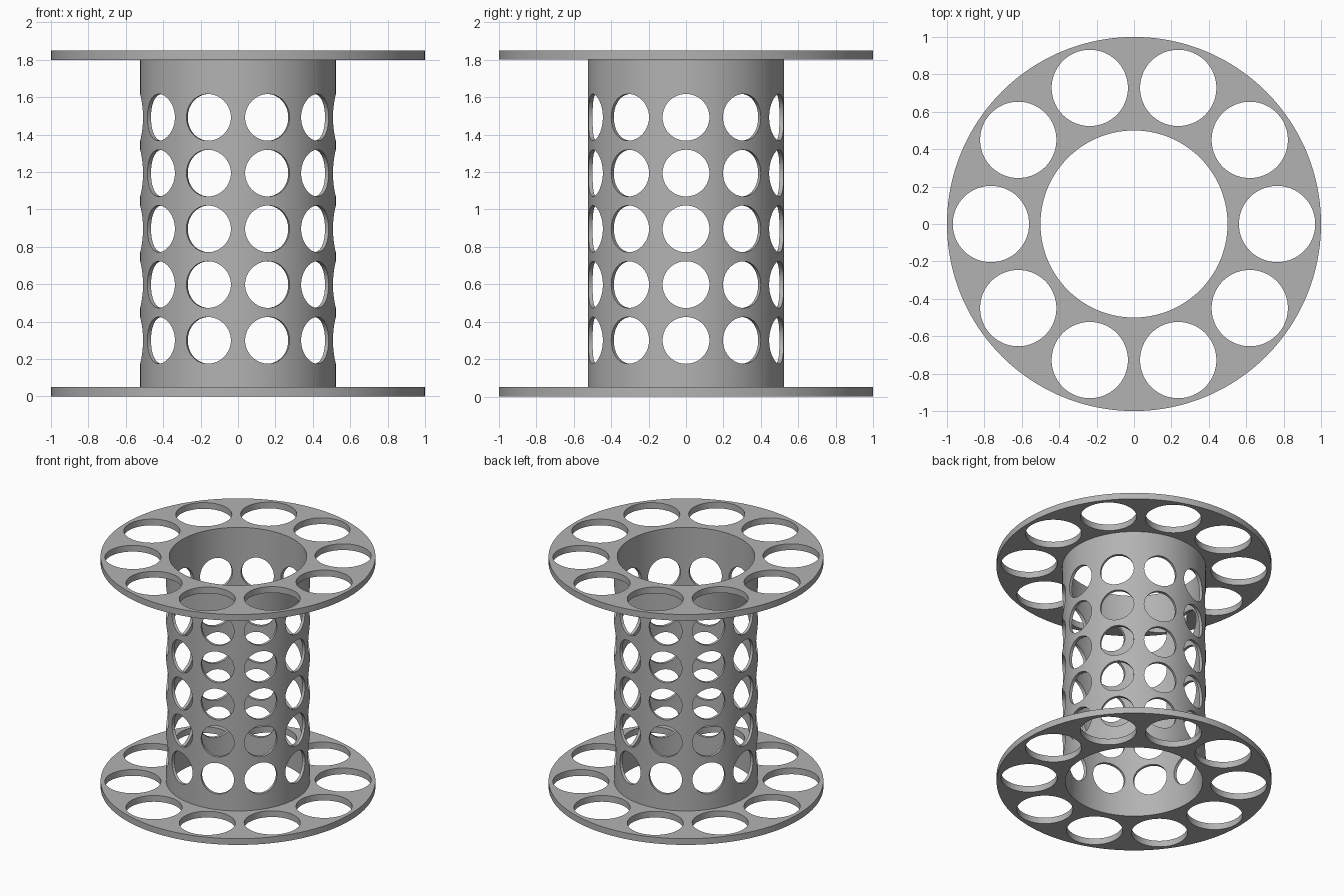
import bpy, bmesh, math
from mathutils import Matrix

if "Cube" in bpy.data.objects:
    bpy.data.objects.remove(bpy.data.objects["Cube"])

FLANGE_R, BORE_R, TUBE_R = 1.0, 0.5, 0.523
HEIGHT, THICK = 1.85, 0.05
COUNT = 10

grey = bpy.data.materials.new("plain grey")
grey.use_nodes = True
colour = (0.45, 0.45, 0.45, 1)
grey.diffuse_color = colour
grey.node_tree.nodes["Principled BSDF"].inputs["Base Color"].default_value = colour


def add_object(name, bm):
    bmesh.ops.recalc_face_normals(bm, faces=bm.faces)
    mesh = bpy.data.meshes.new(name)
    bm.to_mesh(mesh)
    bm.free()
    mesh.materials.append(grey)
    obj = bpy.data.objects.new(name, mesh)
    bpy.context.collection.objects.link(obj)
    return obj


def ring(name, inner, outer, z0, z1, segments=160):
    """Spin a rectangular section around z."""
    bm = bmesh.new()
    section = [(inner, z0), (outer, z0), (outer, z1), (inner, z1)]
    loops = []
    for i in range(segments):
        a = math.tau * i / segments
        loops.append([bm.verts.new((r * math.cos(a), r * math.sin(a), z)) for r, z in section])
    for i, here in enumerate(loops):
        there = loops[(i + 1) % segments]
        for j in range(4):
            k = (j + 1) % 4
            bm.faces.new((here[j], there[j], there[k], here[k]))
    return add_object(name, bm)


def drill(target, radius, depth, placements):
    """Cut cylinders at the given matrices, then drop the cutter."""
    bm = bmesh.new()
    for m in placements:
        bmesh.ops.create_cone(bm, cap_ends=True, segments=64, radius1=radius,
                              radius2=radius, depth=depth, matrix=m)
    cutter = add_object("hole_cutter", bm)
    cutter.hide_render = True
    mod = target.modifiers.new("holes", "BOOLEAN")
    mod.operation, mod.solver, mod.object = "DIFFERENCE", "EXACT", cutter
    bpy.ops.object.select_all(action="DESELECT")
    bpy.context.view_layer.objects.active = target
    target.select_set(True)
    bpy.ops.object.modifier_apply(modifier=mod.name)
    bpy.data.objects.remove(cutter)
    bpy.ops.object.shade_smooth_by_angle(angle=math.radians(30))


turns = [Matrix.Rotation(math.tau * i / COUNT, 4, "Z") for i in range(COUNT)]

# End flanges with a circle of large holes
for name, z in (("bottom_flange", 0), ("top_flange", HEIGHT - THICK)):
    flange = ring(name, BORE_R, FLANGE_R, z, z + THICK)
    drill(flange, 0.204, 0.2,
          [t @ Matrix.Translation((0.765, 0, z + THICK / 2)) for t in turns])

# Perforated core tube with five rows of radial holes
tube = ring("core_tube", BORE_R, TUBE_R, THICK, HEIGHT - THICK)
sideways = Matrix.Rotation(math.pi / 2, 4, "Y")
drill(tube, 0.125, 0.2,
      [t @ Matrix.Translation((0.54, 0, 0.3 + 0.298 * row)) @ sideways
       for t in turns for row in range(5)])
